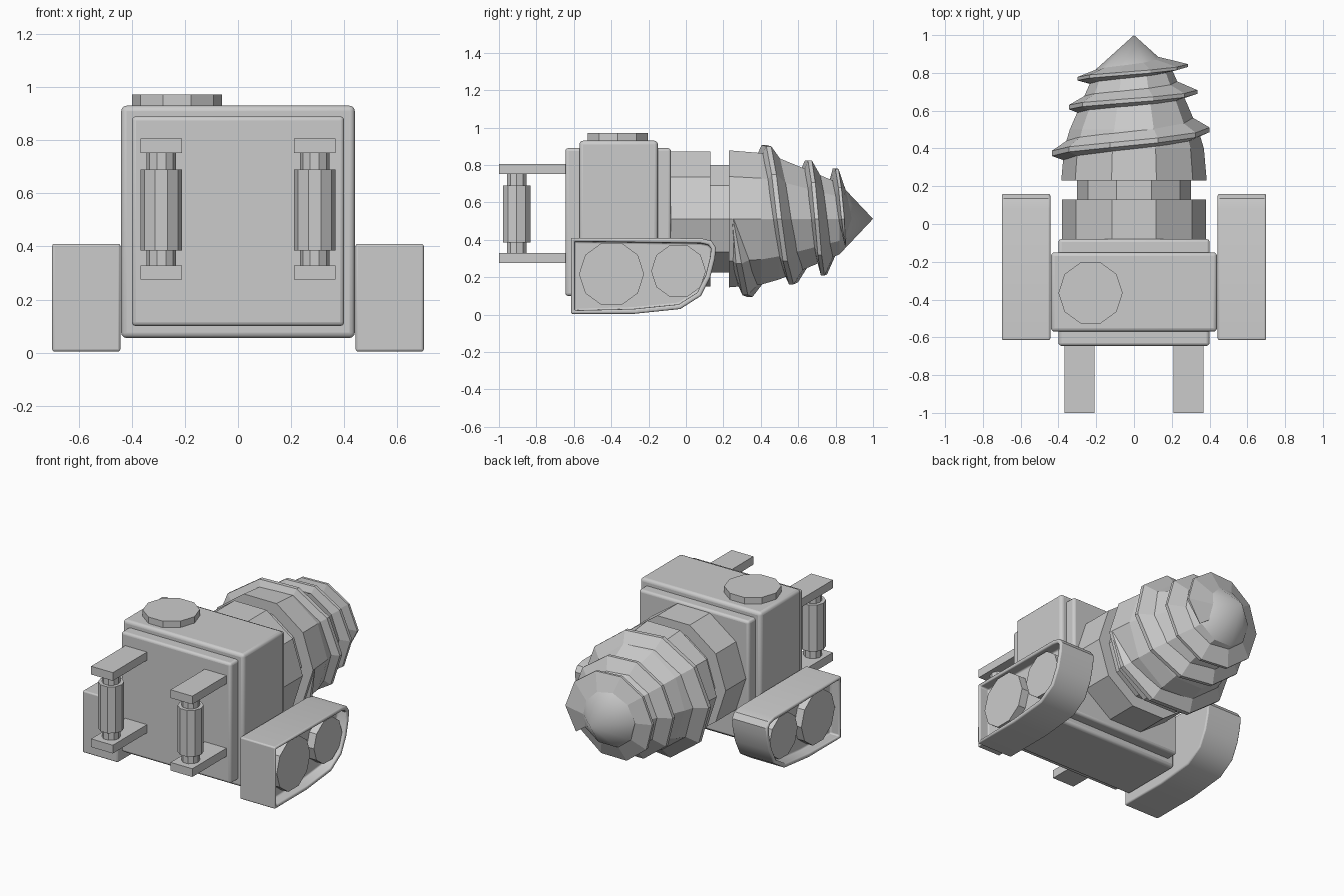
import bpy, bmesh
from math import cos, sin, pi

if "Cube" in bpy.data.objects:
    bpy.data.objects.remove(bpy.data.objects["Cube"])


def finish(name, bm, bevel=0, smooth=None):
    bmesh.ops.recalc_face_normals(bm, faces=bm.faces)
    me = bpy.data.meshes.new(name)
    bm.to_mesh(me)
    bm.free()
    ob = bpy.data.objects.new(name, me)
    bpy.context.collection.objects.link(ob)
    if bevel:
        m = ob.modifiers.new("bevel", 'BEVEL')
        m.width, m.segments, m.limit_method = bevel, 3, 'ANGLE'
        m.angle_limit = 0.75
    if smooth:
        bpy.ops.object.select_all(action='DESELECT')
        bpy.context.view_layer.objects.active = ob
        ob.select_set(True)
        bpy.ops.object.shade_smooth_by_angle(angle=smooth)
    return ob


def box(name, lo, hi, bevel=0):
    bm = bmesh.new()
    bmesh.ops.create_cube(bm, size=1)
    for v in bm.verts:
        v.co = [(l + h) / 2 + c * (h - l) for c, l, h in zip(v.co, lo, hi)]
    return finish(name, bm, bevel, 0.6 if bevel else None)


def lathe(name, profile, centre, axis='z', n=10, smooth=None):
    """Turned part: profile is (radius, height) pairs along the axis."""
    order = {'z': lambda a, b, h: (a, b, h), 'y': lambda a, b, h: (a, h, b),
             'x': lambda a, b, h: (h, a, b)}[axis]
    bm = bmesh.new()
    rings = []
    for r, h in profile:
        k = n if r > 0 else 1
        rings.append([bm.verts.new([p + c for p, c in zip(
            order(r * cos(2 * pi * i / n), r * sin(2 * pi * i / n), h), centre)])
            for i in range(k)])
    for p, q in zip(rings, rings[1:]):
        for i in range(n):
            j = (i + 1) % n
            if len(q) == 1:
                bm.faces.new((p[i], p[j], q[0]))
            else:
                bm.faces.new((p[i], p[j], q[j], q[i]))
    for ring in (rings[0], rings[-1]):
        if len(ring) > 1:
            bm.faces.new(ring)
    return finish(name, bm, 0, smooth)


def lerp(xs, ys, x):
    for i in range(len(xs) - 1):
        if x <= xs[i + 1]:
            break
    f = (x - xs[i]) / (xs[i + 1] - xs[i])
    return ys[i] + f * (ys[i + 1] - ys[i])


# body
box("body", (-0.44, -0.57, 0.055), (0.44, -0.15, 0.93), 0.02)
box("body_core", (-0.4, -0.645, 0.1), (0.4, -0.08, 0.89), 0.016)
lathe("hatch", [(0.17, 0.92), (0.17, 0.972)], (-0.23, -0.365, 0))

# rear handles, tracks and wheels on both sides
track = [(-0.615, 0.41), (0.08, 0.408), (0.135, 0.395), (0.16, 0.36), (0.155, 0.3),
         (0.13, 0.2), (0.08, 0.1), (-0.03, 0.03), (-0.28, 0.004), (-0.615, 0.004)]
for s, side in ((-1, "left"), (1, "right")):
    for z in (0.275, 0.752):
        x0, x1 = sorted((s * 0.21, s * 0.368))
        box(side + "_handle_plate", (x0, -1, z), (x1, -0.63, z + 0.054))
    c = (s * 0.289, -0.905, 0)
    lathe(side + "_handle_rod", [(0.055, 0.32), (0.055, 0.76)], c)
    lathe(side + "_handle_grip", [(0.078, 0.385), (0.078, 0.69)], c)

    bm = bmesh.new()
    inner = bm.faces.new([bm.verts.new((s * 0.443, y, z)) for y, z in track])
    outer = [bm.verts.new((s * 0.7, y, z)) for y, z in track]
    face = bm.faces.new(outer)
    iv = list(inner.verts)
    for i in range(len(iv)):
        j = (i + 1) % len(iv)
        bm.faces.new((iv[i], iv[j], outer[j], outer[i]))
    bmesh.ops.recalc_face_normals(bm, faces=bm.faces)
    bmesh.ops.inset_individual(bm, faces=[face], thickness=0.026)
    ring = bmesh.ops.inset_individual(bm, faces=[face], thickness=0.001)
    for v in face.verts:
        v.co.x = s * 0.63
    finish(side + "_track", bm, 0.011, 0.7)
    for y, z, r in ((-0.398, 0.217, 0.174), (-0.04, 0.233, 0.146)):
        lathe(side + "_wheel", [(r, s * 0.6), (r, s * 0.682)], (0, y, z), 'x')

# drill neck, drill and tip
axis_z = 0.512
drill_y = [0.23, 0.4, 0.5, 0.65, 0.82]
drill_r = [0.385, 0.37, 0.34, 0.275, 0.2]
lathe("drill_neck", [(0.38, -0.1), (0.38, 0.13), (0.302, 0.13), (0.302, 0.24)],
      (0, 0, axis_z), 'y')
lathe("drill", list(zip(drill_r, drill_y)), (0, 0, axis_z), 'y')
lathe("drill_tip", [(0.2, 0.82), (0, 1.0)], (0, 0, axis_z), 'y', smooth=0.7)

# spiral blade: crest position and radius at each quarter turn
crest_y = [0.25, 0.335, 0.375, 0.43, 0.5, 0.58, 0.62, 0.655, 0.7, 0.74, 0.77, 0.8, 0.84, 0.87]
crest_r = [0.385, 0.44, 0.435, 0.41, 0.4, 0.36, 0.345, 0.325, 0.335, 0.315, 0.3, 0.28, 0.285, 0.2]
quarters = list(range(14))
bm = bmesh.new()
prev = None
steps = 31
for i in range(steps + 1):
    t = i * 0.4
    a = t * pi / 2
    y, r = lerp(quarters, crest_y, t), lerp(quarters, crest_r, t)
    w = 1.1 - 0.55 * i / steps
    if i in (0, steps):
        w *= 0.15
    sect = []
    for dy, on_crest in ((-0.045, 0), (-0.015, 1), (0.012, 1), (0.085, 0)):
        yy = y + dy * w
        base = lerp(drill_y + [1], drill_r + [0], max(yy, 0.23)) * 0.93
        rr = r if on_crest else base
        sect.append(bm.verts.new((rr * cos(a), yy, axis_z - rr * sin(a))))
    if prev:
        for k in range(4):
            m = (k + 1) % 4
            bm.faces.new((prev[k], prev[m], sect[m], sect[k]))
    else:
        bm.faces.new(sect)
    prev = sect
bm.faces.new(prev)
finish("spiral_blade", bm)
